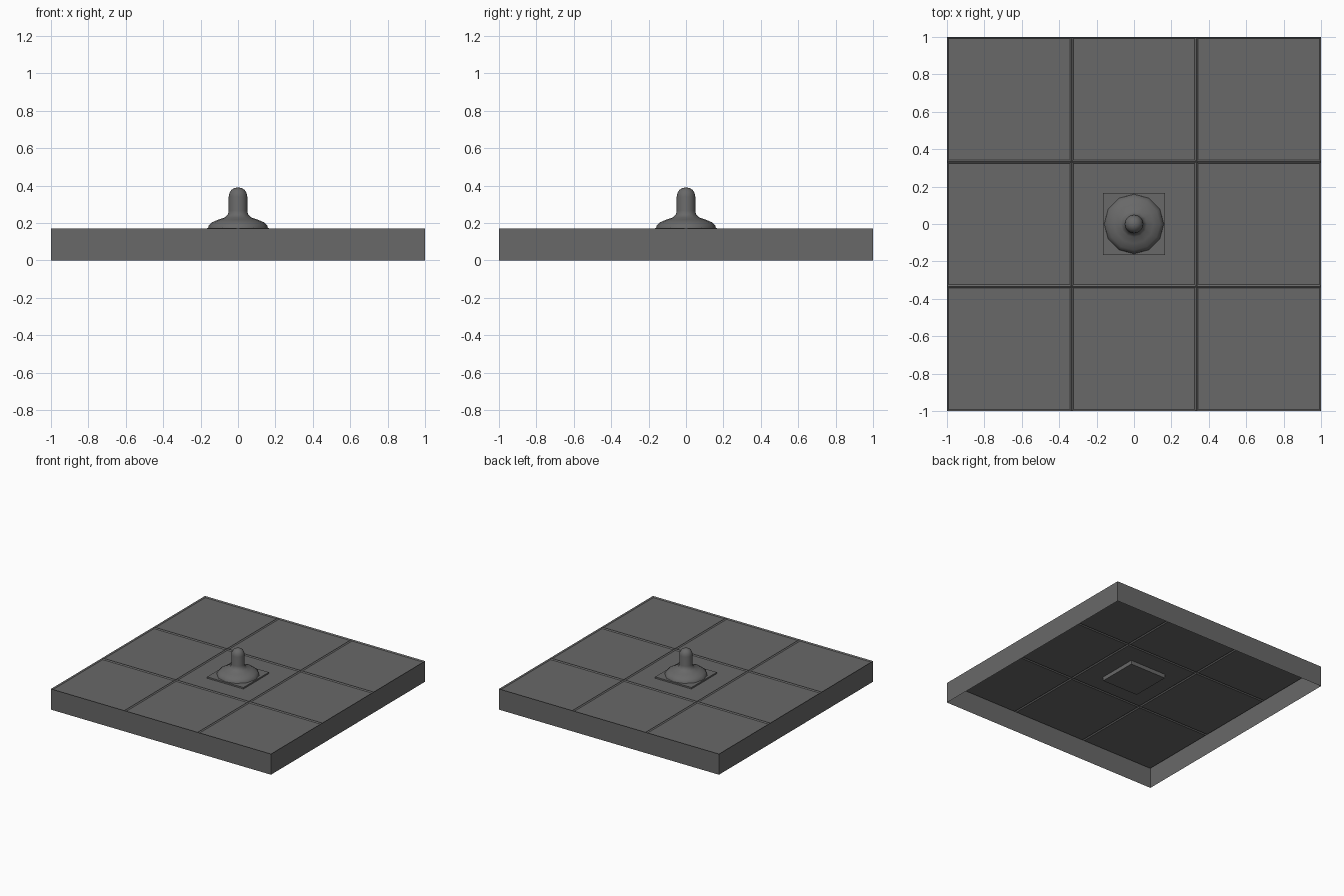
import bpy, bmesh, math

if "Cube" in bpy.data.objects:
    bpy.data.objects.remove(bpy.data.objects["Cube"])

mat = bpy.data.materials.new("dark_grey")
mat.diffuse_color = (0.14, 0.14, 0.14, 1)
mat.use_nodes = True
mat.node_tree.nodes["Principled BSDF"].inputs["Base Color"].default_value = mat.diffuse_color


def finish(name, bm, smooth=False):
    me = bpy.data.meshes.new(name)
    bm.to_mesh(me)
    bm.free()
    me.materials.append(mat)
    ob = bpy.data.objects.new(name, me)
    bpy.context.collection.objects.link(ob)
    if smooth:
        bpy.context.view_layer.objects.active = ob
        ob.select_set(True)
        bpy.ops.object.shade_smooth_by_angle(angle=math.radians(50))
        ob.select_set(False)
    return ob


# Hollow base, open below, with a three by three grid of sunken tiles
H = 0.17
bm = bmesh.new()
bmesh.ops.create_grid(bm, x_segments=3, y_segments=3, size=1.0)
bmesh.ops.translate(bm, verts=bm.verts, vec=(0, 0, H))
tiles = list(bm.faces)
rim = [e for e in bm.edges if e.is_boundary]
ext = bmesh.ops.extrude_edge_only(bm, edges=rim)
for v in [g for g in ext["geom"] if isinstance(g, bmesh.types.BMVert)]:
    v.co.z = 0
bmesh.ops.recalc_face_normals(bm, faces=bm.faces)
if tiles[4].normal.z < 0:
    bmesh.ops.reverse_faces(bm, faces=bm.faces)
bmesh.ops.inset_individual(bm, faces=tiles, thickness=0.013, depth=-0.008)
finish("tiled_base", bm)

# Square seat set into the middle tile
bm = bmesh.new()
bmesh.ops.create_cube(bm, size=1)
for v in bm.verts:
    v.co = (v.co.x * 0.33, v.co.y * 0.33, 0.13 if v.co.z < 0 else 0.174)
finish("square_seat", bm)

# Flared boot and round-ended stick, turned from one profile
profile = [(0.16, 0.172), (0.157, 0.185), (0.14, 0.203), (0.105, 0.218),
           (0.07, 0.23), (0.054, 0.245), (0.05, 0.265), (0.05, 0.34),
           (0.046, 0.36), (0.035, 0.377), (0.019, 0.387), (0, 0.39)]
bm = bmesh.new()
vs = [bm.verts.new((r, 0, z)) for r, z in profile]
es = [bm.edges.new(p) for p in zip(vs, vs[1:])]
bmesh.ops.spin(bm, geom=vs + es, cent=(0, 0, 0), axis=(0, 0, 1),
               angle=math.tau, steps=12)
bmesh.ops.remove_doubles(bm, verts=bm.verts, dist=0.0005)
bmesh.ops.recalc_face_normals(bm, faces=bm.faces)
if sum(f.normal.z for f in bm.faces) < 0:
    bmesh.ops.reverse_faces(bm, faces=bm.faces)
finish("stick", bm, smooth=True)
